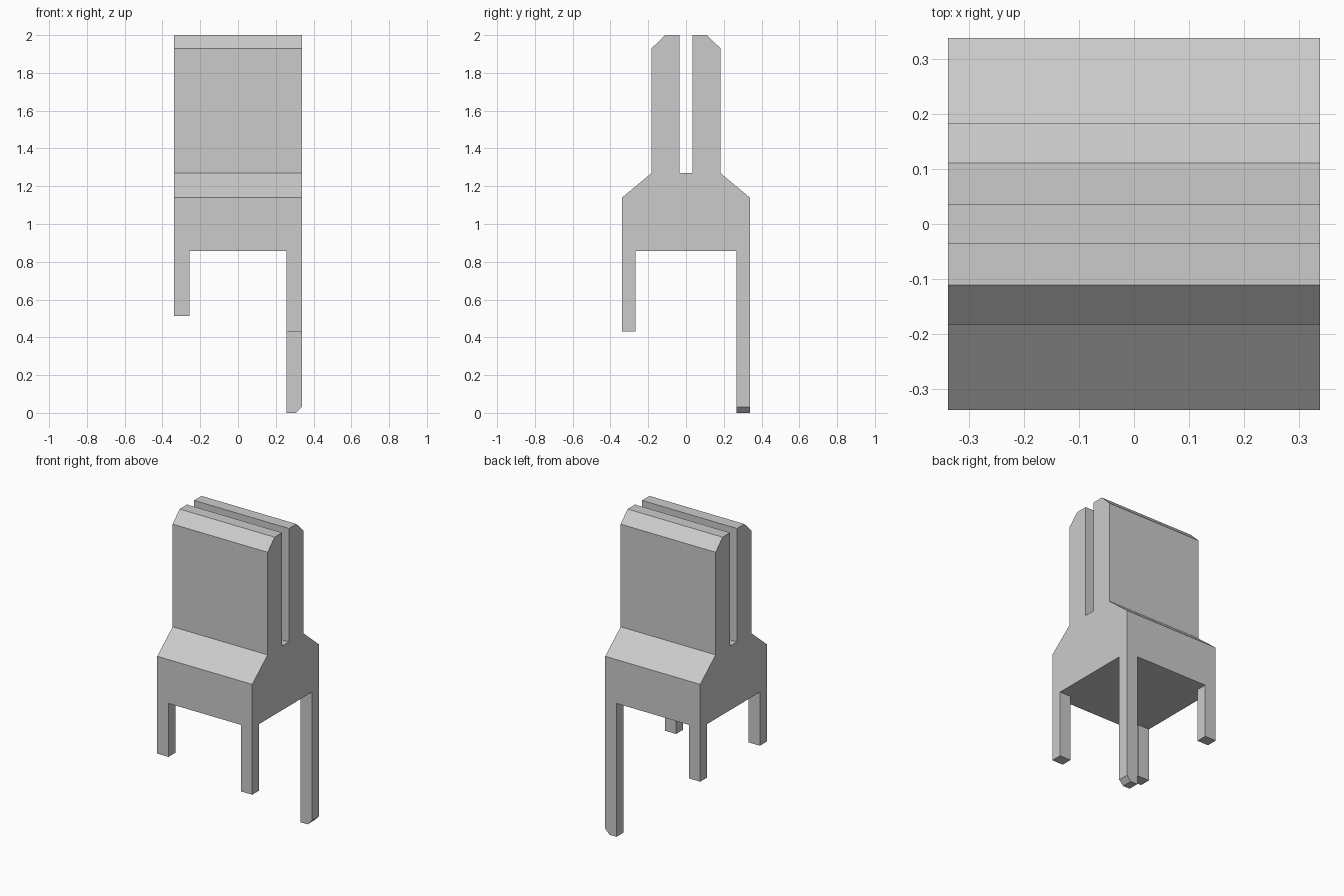
import bpy
import bmesh

HALF = 0.338          # half width of the body in x and y
UNDERSIDE = 0.858     # height of the body's underside
LEG_X, LEG_Y = 0.08, 0.07

cube = bpy.data.objects.get("Cube")
if cube:
    bpy.data.objects.remove(cube, do_unlink=True)

grey = bpy.data.materials.new("light_grey")
grey.use_nodes = True
grey.diffuse_color = (0.6, 0.6, 0.6, 1)
grey.node_tree.nodes["Principled BSDF"].inputs["Base Color"].default_value = grey.diffuse_color


def extrude(name, points, offset):
    """Extrude a closed outline along the offset vector."""
    bm = bmesh.new()
    face = bm.faces.new([bm.verts.new(p) for p in points])
    new = bmesh.ops.extrude_face_region(bm, geom=[face])["geom"]
    bmesh.ops.translate(bm, vec=offset, verts=[v for v in new if isinstance(v, bmesh.types.BMVert)])
    bmesh.ops.recalc_face_normals(bm, faces=bm.faces)
    mesh = bpy.data.meshes.new(name)
    bm.to_mesh(mesh)
    bm.free()
    mesh.materials.append(grey)
    obj = bpy.data.objects.new(name, mesh)
    bpy.context.collection.objects.link(obj)
    return obj


# Body: sloped shoulders and two upright slabs with a slot between them
half_profile = [(HALF, UNDERSIDE), (HALF, 1.14), (0.182, 1.27), (0.182, 1.93),
                (0.111, 2.0), (0.035, 2.0), (0.035, 1.27)]
profile = half_profile + [(-y, z) for y, z in reversed(half_profile)]
extrude("body", [(-HALF, y, z) for y, z in profile], (2 * HALF, 0, 0))


def leg(name, sx, sy, bottom, chamfer=0):
    """Corner leg, optionally with its outer bottom edge cut off."""
    outer, inner = sx * HALF, sx * (HALF - LEG_X)
    outline = [(inner, UNDERSIDE), (inner, bottom)]
    if chamfer:
        outline += [(outer - sx * chamfer, bottom), (outer, bottom + chamfer)]
    else:
        outline.append((outer, bottom))
    outline.append((outer, UNDERSIDE))
    extrude(name, [(x, sy * HALF, z) for x, z in outline], (0, -sy * LEG_Y, 0))


# Legs of uneven length
leg("front_right_leg", -1, -1, 0.514)
leg("back_right_leg", -1, 1, 0.514)
leg("front_left_leg", 1, -1, 0.43)
leg("back_left_long_leg", 1, 1, 0, chamfer=0.031)
